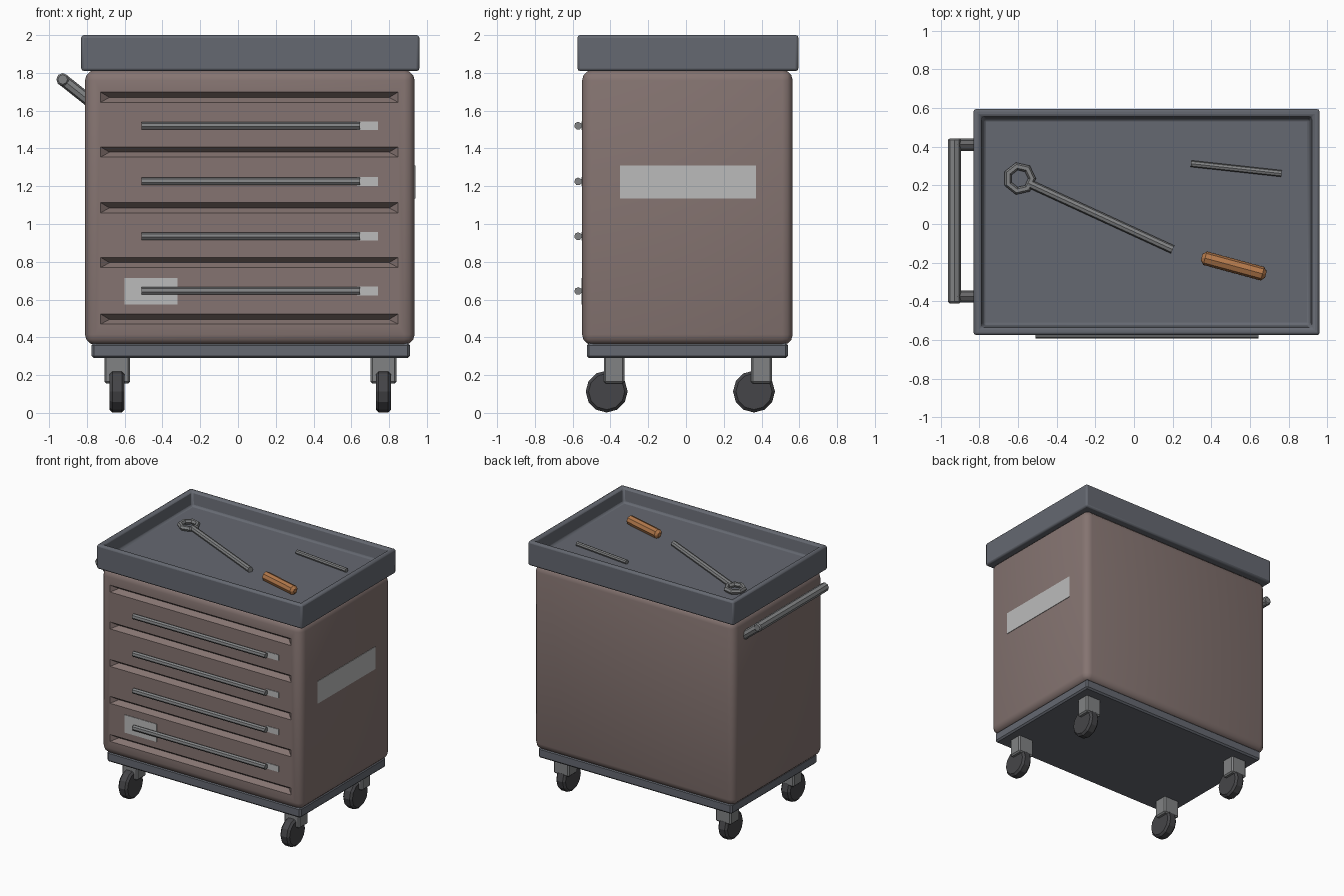
import bpy, bmesh, math
from mathutils import Vector

if "Cube" in bpy.data.objects:
    bpy.data.objects.remove(bpy.data.objects["Cube"])


def mat(name, rgb):
    m = bpy.data.materials.new(name)
    m.diffuse_color = (*rgb, 1)
    m.use_nodes = True
    m.node_tree.nodes["Principled BSDF"].inputs["Base Color"].default_value = m.diffuse_color
    return m


BROWN = mat("brown_paint", (0.235, 0.175, 0.165))
SLATE = mat("slate_paint", (0.13, 0.14, 0.165))
STEEL = mat("steel", (0.22, 0.225, 0.23))
RUBBER = mat("rubber", (0.06, 0.06, 0.065))
LABEL = mat("label", (0.5, 0.5, 0.5))
WOOD = mat("wood", (0.45, 0.19, 0.07))


def finish(ob, name, material, smooth=True):
    ob.name = name
    ob.data.materials.clear()
    ob.data.materials.append(material)
    if smooth:
        bpy.ops.object.select_all(action='DESELECT')
        ob.select_set(True)
        bpy.context.view_layer.objects.active = ob
        bpy.ops.object.shade_smooth_by_angle(angle=math.radians(35))
    return ob


def box(name, lo, hi, material, bevel=0.0, segments=2):
    lo, hi = Vector(lo), Vector(hi)
    bpy.ops.mesh.primitive_cube_add(size=1, location=(lo + hi) / 2)
    ob = bpy.context.object
    ob.scale = hi - lo
    bpy.ops.object.transform_apply(location=False, rotation=False)
    if bevel:
        bm = bmesh.new()
        bm.from_mesh(ob.data)
        bmesh.ops.bevel(bm, geom=bm.edges[:], offset=bevel, segments=segments,
                        profile=0.5, affect='EDGES')
        bm.to_mesh(ob.data)
        bm.free()
    return finish(ob, name, material, bevel > 0)


def rod(name, a, b, r, material, sides=8, bevel=0.0):
    a, b = Vector(a), Vector(b)
    bpy.ops.mesh.primitive_cylinder_add(vertices=sides, radius=r, depth=(b - a).length,
                                        location=(a + b) / 2)
    ob = bpy.context.object
    ob.rotation_mode = 'QUATERNION'
    ob.rotation_quaternion = (b - a).to_track_quat('Z', 'Y')
    if bevel:
        m = ob.modifiers.new("round_ends", 'BEVEL')
        m.width, m.segments = bevel, 1
        m.limit_method, m.angle_limit = 'ANGLE', math.radians(70)
    return finish(ob, name, material, False)


# Cabinet body with V grooves between the drawers
body = box("cabinet_body", (-0.81, -0.55, 0.36), (0.935, 0.565, 1.815), BROWN, 0.055, 3)
bm = bmesh.new()
for z in (1.67, 1.38, 1.085, 0.795, 0.495):
    outer = [bm.verts.new((x, -0.56, z + dz)) for x, dz in
             ((-0.74, -0.032), (0.86, -0.032), (0.86, 0.036), (-0.74, 0.036))]
    inner = [bm.verts.new((x, -0.51, z)) for x in (-0.68, 0.80)]
    o, i = outer, inner
    for f in ((o[0], o[1], o[2], o[3]), (o[0], i[0], i[1], o[1]), (o[2], i[1], i[0], o[3]),
              (o[0], o[3], i[0]), (o[1], i[1], o[2])):
        bm.faces.new(f)
bmesh.ops.recalc_face_normals(bm, faces=bm.faces[:])
me = bpy.data.meshes.new("groove_cutter")
bm.to_mesh(me)
bm.free()
cutter = bpy.data.objects.new("groove_cutter", me)
bpy.context.collection.objects.link(cutter)
boolean = body.modifiers.new("grooves", 'BOOLEAN')
boolean.operation, boolean.solver, boolean.object = 'DIFFERENCE', 'EXACT', cutter
bpy.context.view_layer.objects.active = body
bpy.ops.object.modifier_apply(modifier=boolean.name)
bpy.data.objects.remove(cutter, do_unlink=True)

# Drawer pulls and their tags
for n, z in enumerate((1.52, 1.225, 0.935, 0.645)):
    rod(f"drawer_pull_{n}", (-0.51, -0.571, z), (0.645, -0.571, z), 0.021, STEEL, 7)
    box(f"drawer_tag_{n}", (0.63, -0.554, z - 0.023), (0.74, -0.545, z + 0.023), LABEL)
box("front_sticker", (-0.60, -0.554, 0.575), (-0.32, -0.545, 0.715), LABEL)
box("side_label", (0.93, -0.35, 1.135), (0.939, 0.37, 1.31), LABEL)

# Top tray with a sunken floor
bpy.ops.mesh.primitive_cube_add(size=1, location=(0.065, 0.01, 1.905))
tray = bpy.context.object
tray.scale = (1.79, 1.17, 0.19)
bpy.ops.object.transform_apply(location=False, rotation=False)
bm = bmesh.new()
bm.from_mesh(tray.data)
top = max(bm.faces, key=lambda f: f.calc_center_median().z)
bmesh.ops.inset_region(bm, faces=[top], thickness=0.055)
bmesh.ops.inset_region(bm, faces=[top], thickness=0.018)
for v in top.verts:
    v.co.z -= 0.11
bm.to_mesh(tray.data)
bm.free()
bev = tray.modifiers.new("soft_edges", 'BEVEL')
bev.width, bev.segments, bev.limit_method = 0.014, 2, 'ANGLE'
finish(tray, "top_tray", SLATE)

# Base plate
box("base_plate", (-0.775, -0.525, 0.29), (0.91, 0.54, 0.37), SLATE, 0.012, 1)

# Casters: housing plus trailing wheel
for x in (-0.64, 0.77):
    for y in (-0.38, 0.40):
        tag = ("left" if x < 0 else "right") + ("_front" if y < 0 else "_back")
        box(f"caster_housing_{tag}", (x - 0.068, y - 0.055, 0.155), (x + 0.068, y + 0.055, 0.30),
            STEEL, 0.01, 1)
        rod(f"wheel_{tag}", (x - 0.04, y - 0.04, 0.113), (x + 0.04, y - 0.04, 0.113), 0.111,
            RUBBER, 12, 0.015)

# Push handle on the left side
for y in (-0.375, 0.41):
    rod("handle_arm", (-0.79, y, 1.655), (-0.935, y, 1.77), 0.032, STEEL, 8)
rod("handle_bar", (-0.928, -0.41, 1.765), (-0.928, 0.443, 1.765), 0.034, STEEL, 8, 0.008)

# Tools lying in the tray
Z = 1.908
bpy.ops.mesh.primitive_torus_add(major_segments=7, minor_segments=6, major_radius=0.065,
                                 minor_radius=0.02, location=(-0.592, 0.235, Z))
finish(bpy.context.object, "wrench_ring", STEEL, False)
rod("wrench_shaft", (-0.545, 0.21, Z), (0.20, -0.132, Z), 0.022, STEEL, 8)
rod("steel_rod", (0.295, 0.312, Z - 0.003), (0.763, 0.261, Z - 0.003), 0.017, STEEL, 8)
rod("wooden_grip", (0.35, -0.172, Z + 0.012), (0.682, -0.262, Z + 0.012), 0.036, WOOD, 8, 0.018)
